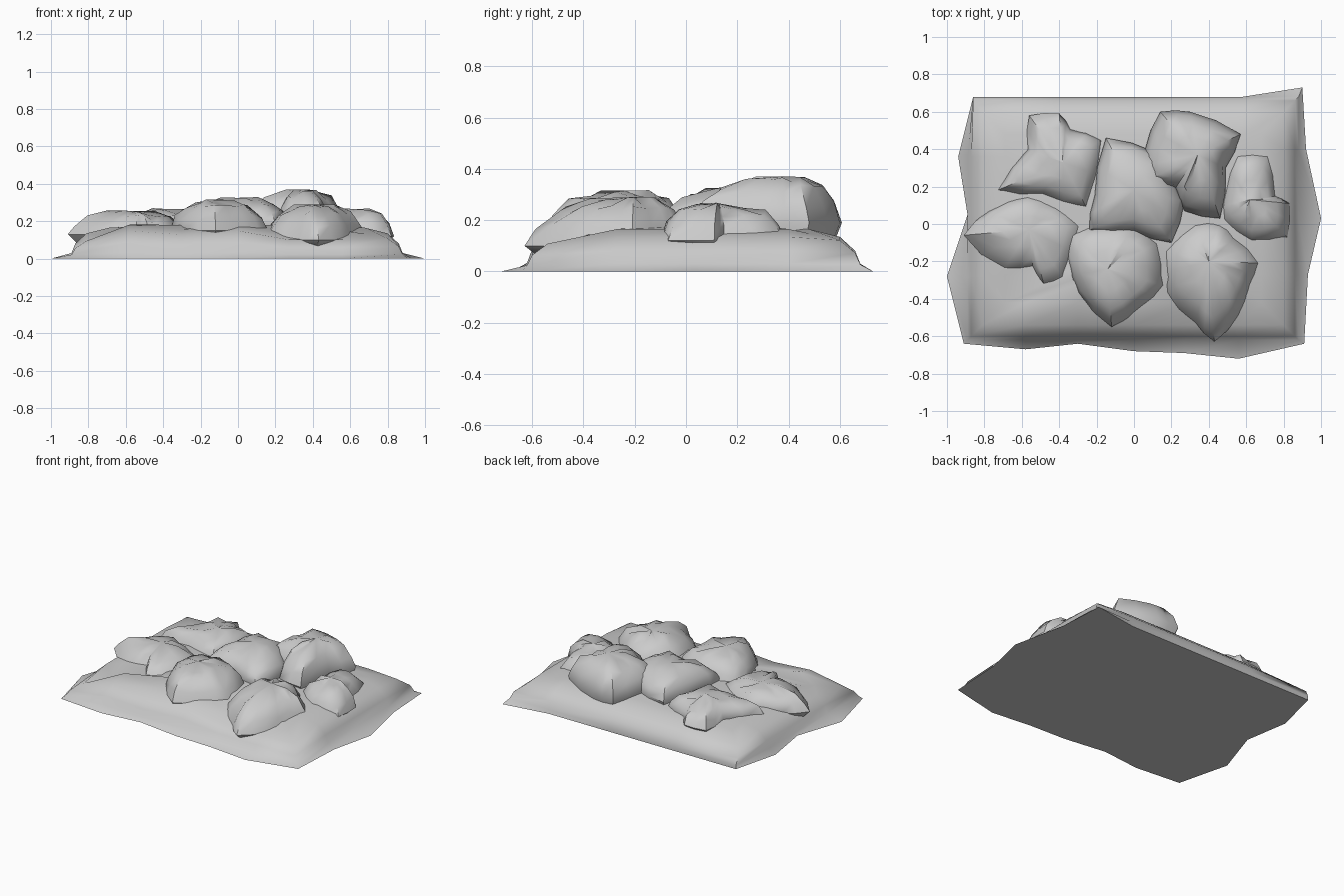
import bpy, bmesh, math, random
from mathutils import Vector

if "Cube" in bpy.data.objects:
    bpy.data.objects.remove(bpy.data.objects["Cube"])

random.seed(4)


def loft(name, rings, apex, smooth_angle):
    """Closed solid: flat bottom, stacked rings, apex point on top."""
    bm = bmesh.new()
    loops = [[bm.verts.new(p) for p in ring] for ring in rings]
    n = len(loops[0])
    top = bm.verts.new(apex)
    for a, b in zip(loops, loops[1:]):
        for i in range(n):
            j = (i + 1) % n
            bm.faces.new((a[i], a[j], b[j], b[i]))
    for i in range(n):
        bm.faces.new((loops[-1][i], loops[-1][(i + 1) % n], top))
    bm.faces.new(loops[0][::-1])
    bmesh.ops.recalc_face_normals(bm, faces=bm.faces)
    mesh = bpy.data.meshes.new(name)
    bm.to_mesh(mesh)
    bm.free()
    obj = bpy.data.objects.new(name, mesh)
    bpy.context.collection.objects.link(obj)
    bpy.ops.object.select_all(action='DESELECT')
    obj.select_set(True)
    bpy.context.view_layer.objects.active = obj
    bpy.ops.object.shade_smooth_by_angle(angle=math.radians(smooth_angle))
    return obj


# Ground slab: ragged outline, thin lip, steep wall, domed top
edge = [(-.91, -.64), (-.58, -.67), (-.3, -.64), (0, -.68), (.27, -.69),
        (.56, -.72), (.91, -.64), (.93, -.27), (1, .03), (.92, .4),
        (.9, .73), (.58, .68), (.1, .68), (-.4, .68), (-.86, .68),
        (-.94, .36), (-.89, .05), (-1, -.28)]
swell = [.7, 1.1, .95, 1.1, .75, .75, .8, 1, 1, 1, .9, 1, 1, 1, .9, 1, 1, 1]


def inset(x, y, d):
    return (max(-.89 + d, min(.88 - d, x)), max(-.62 + d, min(.68 - d, y)))


rings = [[(x, y, 0) for x, y in edge]]
for d, z in ((0, .03), (.02, .08), (.08, .135), (.2, .165)):
    ring = []
    for (x, y), s in zip(edge, swell):
        px, py = inset(x, y, d)
        ring.append((px, py, z * s))
    rings.append(ring)
rings.append([(x * .4, y * .4, .18) for x, y in edge])
loft("ground_slab", rings, (0, 0, .18), 60)


# Rocks: irregular outline, low rim, mid shoulder and crown leaning to a peak
def rock(name, outline, peak, low, mid):
    n = len(outline)
    px, py, pz = peak
    # one extra slightly bulged point per side keeps the lumps round
    pts = []
    for i in range(n):
        a, b = Vector(outline[i]), Vector(outline[(i + 1) % n])
        out = Vector((b.y - a.y, a.x - b.x)) * .05
        pts += [a, (a + b) / 2 + out]
    c = Vector((px, py))
    rings = []
    for s, t in ((.85, None), (1, 0), (.9, .42), (.7, .75), (.4, .93)):
        ring = []
        for p in pts:
            q = c + (p - c) * s
            z = low if t is None else mid + (pz - mid) * t
            if t:
                z += random.uniform(-.018, .014)
            ring.append((q.x, q.y, z))
        rings.append(ring)
    loft(name, rings, peak, 50)


rock("rock_front_left",
     [(-.91, -.06), (-.7, -.25), (-.54, -.25), (-.48, -.33), (-.37, -.3),
      (-.27, -.01), (-.4, .1), (-.57, .16), (-.78, .07)],
     (-.56, -.03, .255), .08, .13)
rock("rock_front_middle",
     [(-.36, -.18), (-.3, -.37), (-.12, -.55), (.05, -.44), (.16, -.33),
      (.13, -.1), (0, 0), (-.16, 0), (-.34, -.05)],
     (-.14, -.24, .315), .1, .15)
rock("rock_front_right",
     [(.15, -.14), (.16, -.38), (.33, -.53), (.43, -.63), (.56, -.49),
      (.63, -.33), (.69, -.21), (.55, -.06), (.46, .02), (.32, .01)],
     (.4, -.2, .29), .05, .1)
rock("rock_back_left",
     [(-.73, .18), (-.5, .15), (-.25, .08), (-.17, .45), (-.34, .51),
      (-.4, .59), (-.56, .58), (-.57, .4)],
     (-.38, .33, .265), .1, .15)
rock("rock_middle",
     [(-.24, -.04), (0, -.04), (.2, -.1), (.27, .12), (.12, .38),
      (-.15, .46), (-.21, .15)],
     (0, .18, .325), .1, .19)
rock("rock_back_right",
     [(.05, .22), (.22, .19), (.27, .07), (.46, .03), (.49, .3),
      (.57, .48), (.3, .6), (.14, .6), (.06, .4)],
     (.34, .37, .37), .1, .19)
rock("rock_right",
     [(.47, .01), (.63, -.1), (.82, -.07), (.83, .11), (.76, .15),
      (.72, .38), (.55, .38), (.48, .18)],
     (.62, .13, .265), .09, .12)
